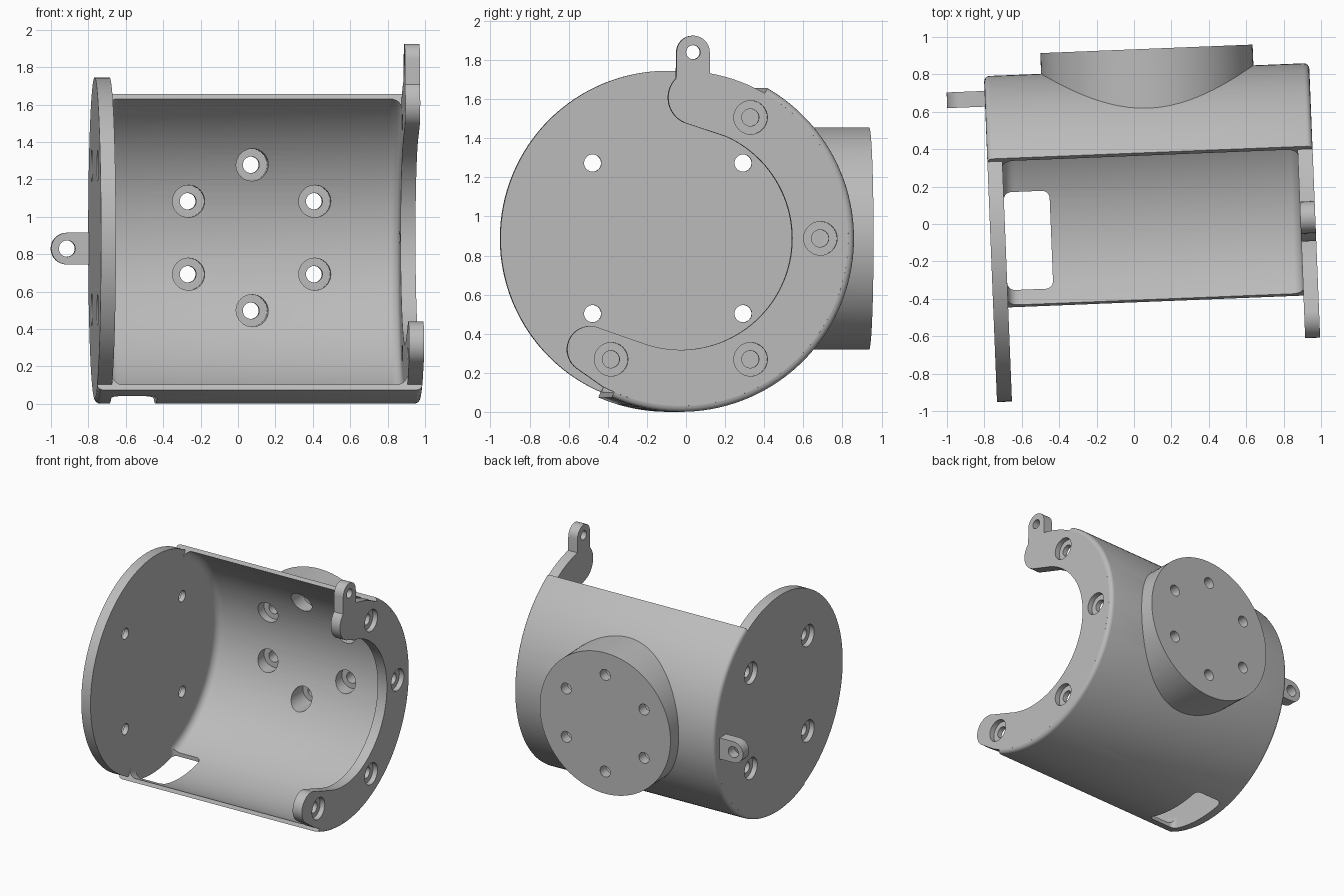
import bpy, bmesh
from math import cos, sin, radians
from mathutils import Matrix

if "Cube" in bpy.data.objects:
    bpy.data.objects.remove(bpy.data.objects["Cube"])

# One plain grey for every part
grey = bpy.data.materials.new("plain_grey")
grey.use_nodes = True
grey.diffuse_color = (0.5, 0.5, 0.5, 1)
grey.node_tree.nodes["Principled BSDF"].inputs["Base Color"].default_value = (0.5, 0.5, 0.5, 1)

# Parts are built around the barrel axis (x), then moved into place
PLACE = Matrix.Rotation(radians(2.3), 4, 'Z') @ Matrix.Translation((0, -0.065, 0.888))
R_OUT, R_IN, R_RING = 0.887, 0.857, 0.57
LEFT, RIGHT, PLATE, FILLET = -0.77, 0.97, 0.08, 0.06
BORE, PIN = 0.086, 0.044


def arc(cx, cy, r, a0, a1, n):
    angles = [radians(a0 + (a1 - a0) * i / n) for i in range(n + 1)]
    return [(cx + r * cos(a), cy + r * sin(a)) for a in angles]


def circle(cx, cy, r, n=32):
    return arc(cx, cy, r, 0, 360, n)[:-1]


def finish(name, bm):
    bmesh.ops.recalc_face_normals(bm, faces=bm.faces)
    mesh = bpy.data.meshes.new(name)
    bm.to_mesh(mesh)
    bm.free()
    mesh.materials.append(grey)
    ob = bpy.data.objects.new(name, mesh)
    bpy.context.collection.objects.link(ob)
    return ob


def prism(name, outline, axis, lo, hi, round_end=0):
    """Extrude a 2D outline along an axis, optionally rounding the far rim."""
    def at(p, d):
        return {'x': (d, p[0], p[1]), 'y': (p[0], d, p[1]), 'z': (p[0], p[1], d)}[axis]
    bm = bmesh.new()
    a = [bm.verts.new(at(p, lo)) for p in outline]
    b = [bm.verts.new(at(p, hi)) for p in outline]
    bm.faces.new(a)
    cap = bm.faces.new(b)
    for i in range(len(a)):
        j = (i + 1) % len(a)
        bm.faces.new((a[i], a[j], b[j], b[i]))
    if round_end:
        bmesh.ops.bevel(bm, geom=list(cap.edges), offset=round_end, segments=5,
                        profile=0.5, affect='EDGES')
    return finish(name, bm)


def sweep(name, profile, a0, a1, steps):
    """Turn an (x, radius) profile part of the way round the barrel axis."""
    bm = bmesh.new()
    rings = []
    for i in range(steps + 1):
        a = radians(a0 + (a1 - a0) * i / steps)
        rings.append([bm.verts.new((x, r * cos(a), r * sin(a))) for x, r in profile])
    n = len(profile)
    for p, q in zip(rings, rings[1:]):
        for i in range(n):
            j = (i + 1) % n
            bm.faces.new((p[i], p[j], q[j], q[i]))
    bm.faces.new(rings[0])
    bm.faces.new(rings[-1])
    return finish(name, bm)


def cut(ob, cutters):
    bpy.context.view_layer.objects.active = ob
    for c in cutters:
        mod = ob.modifiers.new("cut", 'BOOLEAN')
        mod.operation, mod.solver, mod.object = 'DIFFERENCE', 'EXACT', c
        bpy.ops.object.modifier_apply(modifier=mod.name)


# Half-round barrel wall with rounded rims and inner fillets against the plates
in_l, in_r, rim = LEFT + PLATE, RIGHT - PLATE, R_OUT - R_IN
profile = (arc(LEFT + rim, R_IN, rim, 180, 90, 4)
           + arc(RIGHT - rim, R_IN, rim, 90, 0, 4)
           + [(RIGHT - 0.04, R_IN), (RIGHT - 0.04, R_IN - FILLET)]
           + arc(in_r - FILLET, R_IN - FILLET, FILLET, 0, 90, 6)
           + arc(in_l + FILLET, R_IN - FILLET, FILLET, 90, 180, 6)
           + [(LEFT + 0.04, R_IN - FILLET), (LEFT + 0.04, R_IN)])
wall = sweep("barrel_wall", profile, -113.5, 60, 72)

# Full end disc
disc = prism("end_disc", circle(0, 0, R_IN, 128), 'x', LEFT, in_l)

# Open ring plate: outer arc, lower rounded end, inner arc, upper lobe and lug
outline = (arc(0, 0, R_IN, 80, -118, 72)
           + arc(-0.462, -0.568, 0.12, 235, 80, 16)
           + arc(0, 0, R_RING, -110, 66, 56)
           + arc(0.075, 0.72, 0.14, 248, 135, 14)
           + arc(0.063, 0.952, 0.085, 180, 0, 16))
ring = prism("ring_plate", outline, 'x', in_r, RIGHT)

# Round mounting boss on the back
BOSS_X = 0.104
boss = prism("back_boss", circle(BOSS_X, 0, 0.568, 96), 'y', 0.5, 0.998, 0.05)

# Side lug on the end disc
lug_outline = arc(-0.888, -0.058, 0.085, 90, 270, 16) + [(-0.75, -0.143), (-0.75, 0.027)]
lug = prism("side_lug", lug_outline, 'y', 0.724, 0.808)

# Cutters
cutters = []


def cutter(*args):
    ob = prism("cutter", *args)
    ob.hide_render = True
    cutters.append(ob)
    return ob


disc_cuts, ring_cuts, boss_cuts = [], [], []
for u in (-0.385, 0.385):
    for v in (-0.385, 0.385):
        disc_cuts += [cutter(circle(u, v, PIN), 'x', -0.9, -0.6),
                      cutter(circle(u, v, BORE), 'x', -0.9, LEFT + 0.04)]
for a in (60, 0, -60, -120):
    u, v = 0.714 * cos(radians(a)), 0.714 * sin(radians(a))
    ring_cuts += [cutter(circle(u, v, PIN), 'x', 0.8, 1.1),
                  cutter(circle(u, v, BORE), 'x', RIGHT - 0.04, 1.1)]
ring_cuts.append(cutter(circle(0.063, 0.952, 0.036), 'x', 0.8, 1.1))
for k in range(6):
    a = radians(30 + 60 * k)
    x, v = BOSS_X + 0.39 * cos(a), 0.39 * sin(a)
    boss_cuts += [cutter(circle(x, v, PIN), 'y', 0.4, 1.2),
                  cutter(circle(x, v, BORE), 'y', 0.4, 0.915)]
cavity = cutter(circle(0, 0, R_IN + 0.01, 128), 'x', -0.9, 1.1)
lug_hole = cutter(circle(-0.888, -0.058, PIN), 'y', 0.6, 0.9)

# Rounded window low in the wall beside the disc
x0, x1, h, c = in_l, -0.445, 0.262, 0.04
window_outline = (arc(x1 - c, h - c, c, 0, 90, 5) + arc(x0 + c, h - c, c, 90, 180, 5)
                  + arc(x0 + c, c - h, c, 180, 270, 5) + arc(x1 - c, c - h, c, 270, 360, 5))
window = cutter(window_outline, 'z', -1, -0.7)

cut(disc, disc_cuts)
cut(ring, ring_cuts)
cut(boss, [cavity] + boss_cuts)
cut(wall, [window] + boss_cuts)
cut(lug, [lug_hole])
for ob in cutters:
    bpy.data.objects.remove(ob)

# Place and shade
bpy.ops.object.select_all(action='DESELECT')
for ob in (wall, disc, ring, boss, lug):
    ob.data.transform(PLACE)
    ob.select_set(True)
bpy.context.view_layer.objects.active = wall
bpy.ops.object.shade_smooth_by_angle(angle=radians(30))
